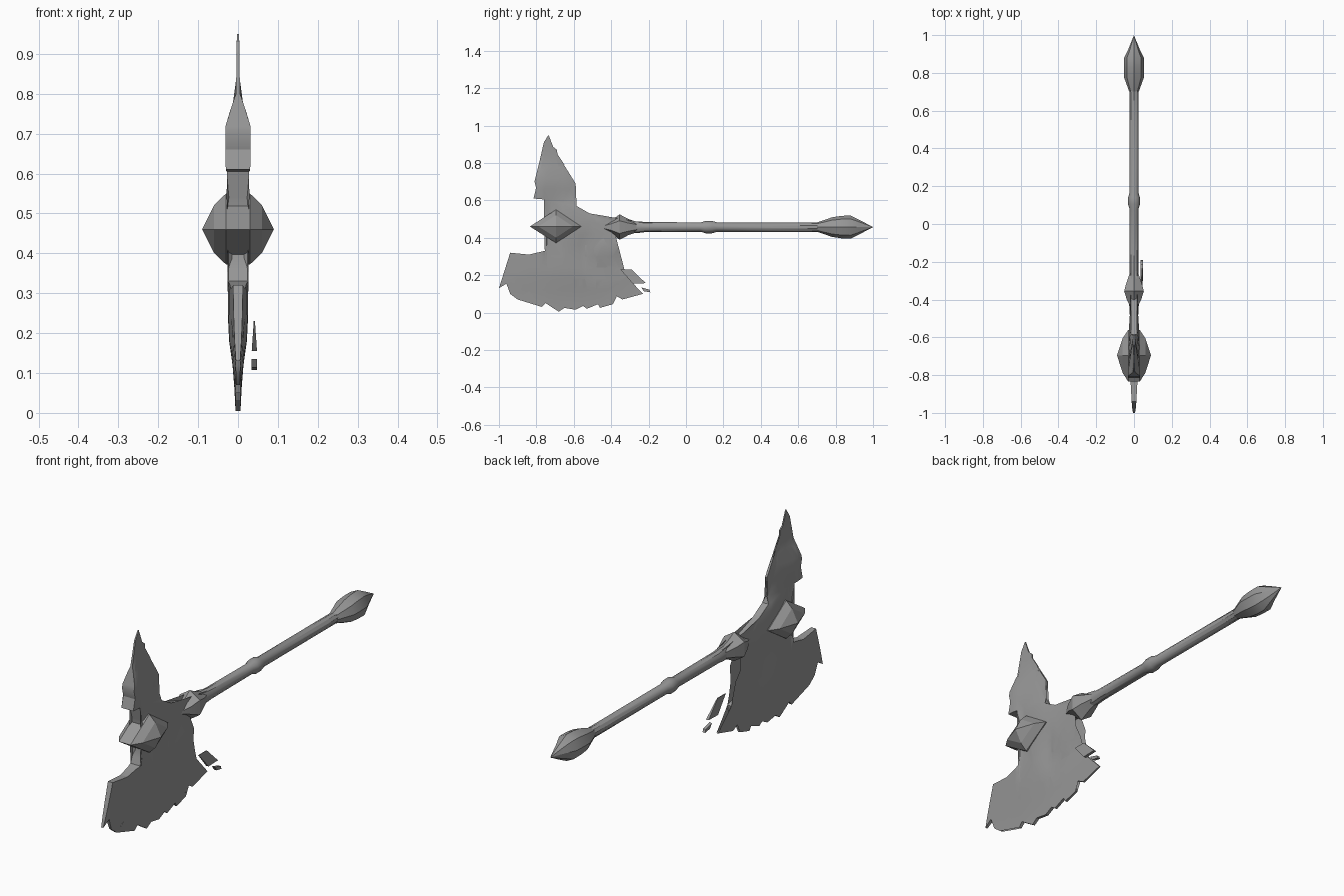
import bpy, bmesh, math
from mathutils import Vector
from mathutils.geometry import intersect_point_line

if "Cube" in bpy.data.objects:
    bpy.data.objects.remove(bpy.data.objects["Cube"], do_unlink=True)

GREY = (0.31, 0.31, 0.31, 1)
steel = bpy.data.materials.new("dull grey steel")
steel.use_nodes = True
steel.diffuse_color = GREY
steel.node_tree.nodes["Principled BSDF"].inputs["Base Color"].default_value = GREY

AXIS_Z = 0.457


def finish(name, bm, angle=None):
    """Turn a bmesh into a grey object, optionally smooth below an angle."""
    bmesh.ops.recalc_face_normals(bm, faces=bm.faces[:])
    mesh = bpy.data.meshes.new(name)
    bm.to_mesh(mesh)
    bm.free()
    mesh.materials.append(steel)
    obj = bpy.data.objects.new(name, mesh)
    bpy.context.collection.objects.link(obj)
    if angle:
        bpy.ops.object.select_all(action='DESELECT')
        obj.select_set(True)
        bpy.context.view_layer.objects.active = obj
        bpy.ops.object.shade_smooth_by_angle(angle=math.radians(angle))
    return obj


def loft(name, rings, angle=None):
    """Skin a list of closed rings and cap both ends."""
    bm = bmesh.new()
    loops = [[bm.verts.new(p) for p in ring] for ring in rings]
    n = len(loops[0])
    for a, b in zip(loops, loops[1:]):
        for i in range(n):
            j = (i + 1) % n
            bm.faces.new((a[i], a[j], b[j], b[i]))
    bm.faces.new(loops[0])
    bm.faces.new(loops[-1])
    bmesh.ops.remove_doubles(bm, verts=bm.verts[:], dist=0.0003)
    return finish(name, bm, angle)


def shaft(name, profile, sides, angle=None):
    """Elliptical rings (y, x radius, z radius) along the handle axis."""
    turn = 2 * math.pi / sides
    return loft(name, [[(rx * math.sin(i * turn), y, AXIS_Z + rz * math.cos(i * turn))
                        for i in range(sides)] for y, rx, rz in profile], angle)


def lerp_table(table, v):
    for (a, fa), (b, fb) in zip(table, table[1:]):
        if v <= b:
            return fa + (fb - fa) * max(0, (v - a) / (b - a))
    return table[-1][1]


# Axe head outline (y, z): ragged cutting edge, inner curve, back spike
OUTLINE = [
    (-.94, .32), (-1, .13), (-.96, .155), (-.94, .10), (-.90, .07), (-.84, .115),
    (-.815, .05), (-.79, .06), (-.77, .03), (-.75, .05), (-.72, .03), (-.68, .005),
    (-.65, .025), (-.59, .015), (-.55, .035), (-.53, .02), (-.47, .045), (-.46, .025),
    (-.39, .045), (-.41, .11), (-.34, .07), (-.23, .10), (-.33, .14), (-.32, .195),
    (-.40, .225), (-.48, .235), (-.53, .265), (-.56, .32), (-.55, .375), (-.47, .41),
    (-.38, .425), (-.25, .435), (-.25, .485), (-.40, .49), (-.515, .53), (-.585, .57),
    (-.605, .62), (-.59, .69), (-.64, .765), (-.67, .745), (-.65, .79), (-.685, .825),
    (-.69, .87), (-.715, .89), (-.735, .95), (-.76, .91), (-.785, .80), (-.81, .70),
    (-.80, .66), (-.815, .61), (-.76, .605), (-.745, .53), (-.735, .39), (-.755, .33),
    (-.84, .31)]
HALF_WIDTH = [(0, .006), (.1, .011), (.2, .025), (.5, .027), (.62, .031),
              (.72, .031), (.77, .016), (.8, .005), (.95, .003)]


def half_width(y, z):
    t = lerp_table(HALF_WIDTH, z)
    if z < .33:                                   # wings of the lower blade thin out
        t *= 1 - .65 * min(1, max(0, abs(y + .64) - .06) / .3)
    elif z > .58:                                 # back side of the spike thins out
        t *= 1 - .7 * min(1, max(0, (y + .78) / .18))
    if y > -.74 and z > .2:                       # soft bevel on inner curves
        p, d = Vector((y, z)), 1.0
        for a, b in zip(OUTLINE, OUTLINE[1:] + OUTLINE[:1]):
            a, b = Vector(a), Vector(b)
            f = min(1, max(0, intersect_point_line(p, a, b)[1]))
            d = min(d, (a.lerp(b, f) - p).length)
        t *= .55 + .45 * min(1, d / .06)
    return max(t, .003)


bm = bmesh.new()
verts = [bm.verts.new((0, y, z)) for y, z in OUTLINE]
face = bm.faces.new(verts)
bmesh.ops.triangulate(bm, faces=[face])
for axis, start, count in ((1, -.96, 12), (2, .06, 15)):
    for k in range(count):
        co, no = Vector(), Vector()
        co[axis], no[axis] = start + .06 * k, 1
        bmesh.ops.bisect_plane(bm, geom=bm.verts[:] + bm.edges[:] + bm.faces[:],
                               plane_co=co, plane_no=no)
sheet = bm.verts[:]
out = bmesh.ops.extrude_face_region(bm, geom=bm.faces[:], use_keep_orig=True)
far = [g for g in out["geom"] if isinstance(g, bmesh.types.BMVert)]
for group, sign in ((sheet, -1), (far, 1)):
    for v in group:
        v.co.x = sign * half_width(v.co.y, v.co.z)
finish("axe_head", bm, 35)

# Handle with its middle ring
shaft("handle", [(-.52, .012, .015), (-.40, .022, .03), (-.25, .026, .031), (-.22, .026, .027),
                 (.08, .025, .025), (.105, .033, .033), (.14, .033, .033), (.165, .025, .025),
                 (.72, .025, .025)], 10, 35)

# Faceted pommel
shaft("pommel", [(.70, .025, .025), (.78, .054, .052), (.83, .054, .060),
                 (.88, .052, .062), (.93, .028, .037), (1.0, .0001, .0001)], 8, 30)

# Faceted collar between handle and head
shaft("collar", [(-.45, .015, .008), (-.40, .044, .035), (-.355, .060, .068),
                 (-.31, .046, .044), (-.26, .026, .026)], 6, 30)

# Diamond studs on both cheeks
for side, label in ((1, "left"), (-1, "right")):
    loft(label + "_diamond_stud", [
        [(side * x, -.695 + s * dy, .46 + s * dz)
         for dy, dz in ((-.14, 0), (0, -.088), (.135, 0), (0, .09))]
        for x, s in ((.0, 1), (.03, 1), (.06, .67), (.09, .001))])

# Loose shards behind the lower blade
for name, pts in (("large_shard", ((-.35, .23), (-.29, .23), (-.215, .157), (-.285, .155))),
                  ("small_shard", ((-.24, .135), (-.195, .122), (-.19, .108), (-.225, .114)))):
    rings = []
    for sign in (-1, 1):
        rings.append([(.041 + sign * max(.0015, .007 - max(0, z - .15) * .075), y, z)
                      for y, z in pts])
    loft(name, rings)
